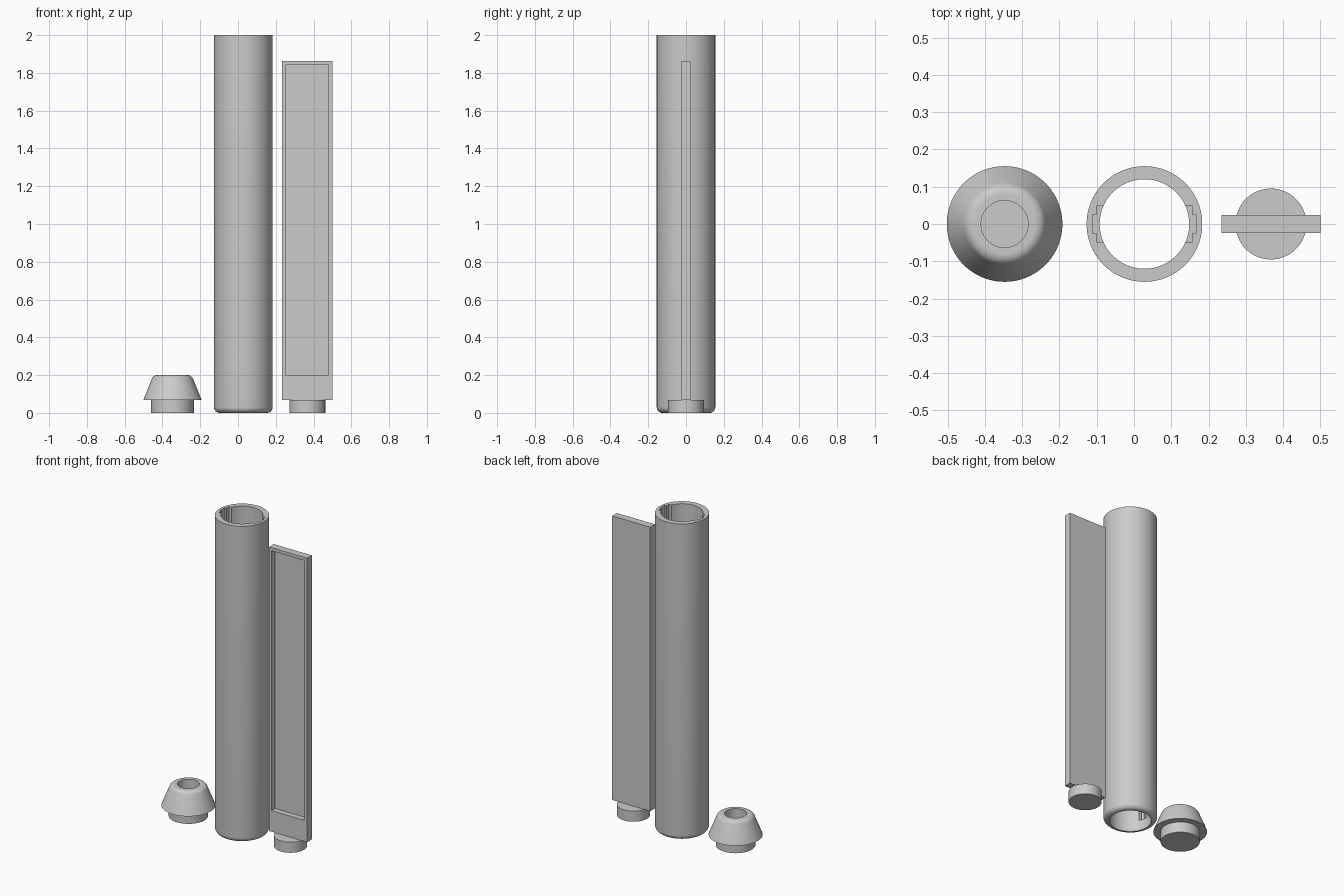
import bpy, bmesh
from math import radians, sin, cos, pi
from mathutils import Vector

if "Cube" in bpy.data.objects:
    bpy.data.objects.remove(bpy.data.objects["Cube"], do_unlink=True)

SHOULDER = 0.067   # height where plugs meet their parts

grey = bpy.data.materials.new("plain grey")
grey.use_nodes = True
grey.diffuse_color = (0.6, 0.6, 0.6, 1)
grey.node_tree.nodes["Principled BSDF"].inputs["Base Color"].default_value = (0.6, 0.6, 0.6, 1)


def make_object(name, bm, x=0.0):
    bmesh.ops.recalc_face_normals(bm, faces=bm.faces)
    mesh = bpy.data.meshes.new(name)
    bm.to_mesh(mesh)
    bm.free()
    mesh.materials.append(grey)
    obj = bpy.data.objects.new(name, mesh)
    obj.location.x = x
    bpy.context.collection.objects.link(obj)
    return obj


def lathe(name, profile, x, closed=False, steps=96):
    """Spin (radius, height) points about the z axis; open ends get flat caps."""
    bm = bmesh.new()
    rings = [[bm.verts.new((r * cos(2 * pi * i / steps), r * sin(2 * pi * i / steps), z))
              for i in range(steps)] for r, z in profile]
    pairs = list(zip(rings, rings[1:]))
    if closed:
        pairs.append((rings[-1], rings[0]))
    else:
        bm.faces.new(rings[0])
        bm.faces.new(rings[-1])
    for a, b in pairs:
        for i in range(steps):
            j = (i + 1) % steps
            bm.faces.new((a[i], a[j], b[j], b[i]))
    return make_object(name, bm, x)


def box(name, low, high, x=0.0):
    bm = bmesh.new()
    bmesh.ops.create_cube(bm, size=1)
    low, high = Vector(low), Vector(high)
    for v in bm.verts:
        v.co = (low + high) / 2 + v.co * (high - low)
    return make_object(name, bm, x)


def activate(obj):
    bpy.ops.object.select_all(action='DESELECT')
    obj.select_set(True)
    bpy.context.view_layer.objects.active = obj


def cut(obj, cutter):
    mod = obj.modifiers.new("cut", 'BOOLEAN')
    mod.operation = 'DIFFERENCE'
    mod.solver = 'EXACT'
    mod.object = cutter
    activate(obj)
    bpy.ops.object.modifier_apply(modifier=mod.name)
    bpy.data.objects.remove(cutter, do_unlink=True)


def arc(r, z, radius, start, end, steps=8):
    angles = [radians(start + (end - start) * i / steps) for i in range(steps + 1)]
    return [(r + radius * cos(a), z + radius * sin(a)) for a in angles]


# Tube with rounded foot and stepped guide grooves on both sides of the bore
TUBE_X = 0.028
tube = lathe("tube", [(0.12, 0)] + arc(0.125, 0.03, 0.03, -90, 0)
             + [(0.155, 2), (0.12, 2)], TUBE_X, closed=True)
for half_x, half_y in ((0.127, 0.05), (0.138, 0.025)):
    cut(tube, box("groove_cutter", (-half_x, -half_y, SHOULDER),
                  (half_x, half_y, 2.1), TUBE_X))

# Conical cap with plug below and blind hole in the top
cap = lathe("cap", [(0.113, 0), (0.113, SHOULDER), (0.155, SHOULDER)]
            + arc(0.08, 0.168, 0.032, 25, 90)
            + [(0.063, 0.2), (0.063, 0.1)], -0.347)

# Flat panel with a tray recess in its front
PANEL_X = 0.367
panel = box("panel", (-0.133, -0.0235, SHOULDER), (0.133, 0.0235, 1.862), PANEL_X)
cut(panel, box("recess_cutter", (-0.116, -0.1, 0.2), (0.111, 0.012, 1.842), PANEL_X))

# Round peg under the panel
peg = lathe("panel_peg", [(0.095, 0), (0.095, SHOULDER)], PANEL_X)

for obj in (tube, cap, peg):
    activate(obj)
    bpy.ops.object.shade_smooth_by_angle(angle=radians(30))
